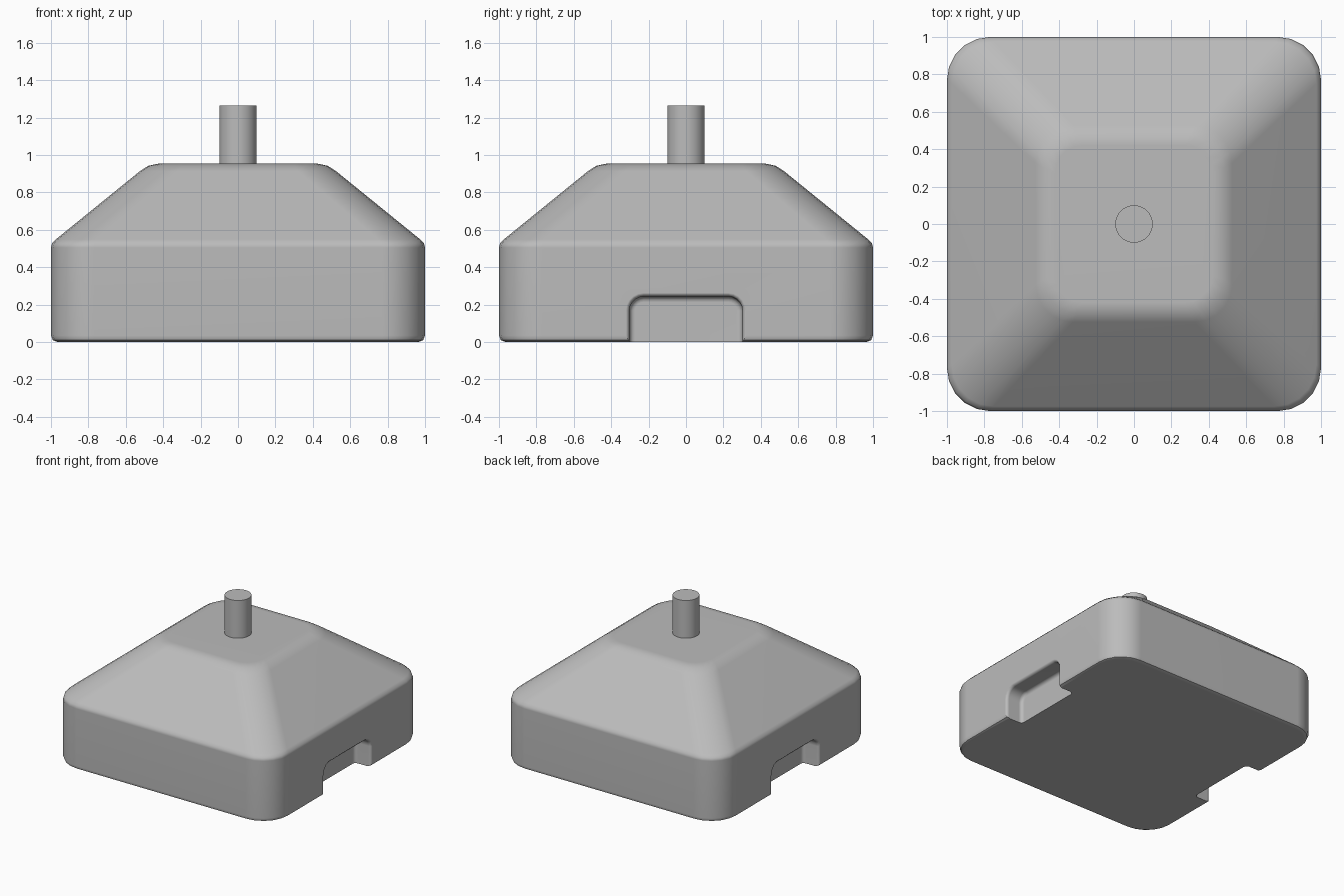
import bpy, bmesh, math

if "Cube" in bpy.data.objects:
    bpy.data.objects.remove(bpy.data.objects["Cube"])

# One grey plastic for everything
grey = bpy.data.materials.new("grey plastic")
grey.use_nodes = True
colour = (0.5, 0.5, 0.5, 1)
grey.diffuse_color = colour
grey.node_tree.nodes["Principled BSDF"].inputs["Base Color"].default_value = colour


def new_object(name, bm):
    bmesh.ops.recalc_face_normals(bm, faces=bm.faces[:])
    mesh = bpy.data.meshes.new(name)
    bm.to_mesh(mesh)
    bm.free()
    mesh.materials.append(grey)
    obj = bpy.data.objects.new(name, mesh)
    bpy.context.collection.objects.link(obj)
    return obj


def rounded_rect(half_w, half_h, radius, steps):
    """Counter-clockwise outline of a rectangle with round corners."""
    points = []
    for corner, (sx, sy) in enumerate(((1, 1), (-1, 1), (-1, -1), (1, -1))):
        for i in range(steps + 1):
            a = math.pi / 2 * (corner + i / steps)
            points.append((sx * (half_w - radius) + radius * math.cos(a),
                           sy * (half_h - radius) + radius * math.sin(a)))
    return points


def loft(name, rings):
    """Skin a stack of equal-sized rings and cap both ends."""
    bm = bmesh.new()
    loops = [[bm.verts.new(p) for p in ring] for ring in rings]
    for low, high in zip(loops, loops[1:]):
        for i in range(len(low)):
            j = (i + 1) % len(low)
            bm.faces.new((low[i], low[j], high[j], high[i]))
    bm.faces.new(loops[0])
    bm.faces.new(loops[-1])
    return new_object(name, bm)


def smooth(obj, degrees):
    bpy.ops.object.select_all(action="DESELECT")
    obj.select_set(True)
    bpy.context.view_layer.objects.active = obj
    bpy.ops.object.shade_smooth_by_angle(angle=math.radians(degrees))


# Weighted base: half width, corner radius, height
profile = [(0.965, 0.2, 0), (0.99, 0.22, 0.01), (1, 0.23, 0.035),
           (1, 0.23, 0.505), (0.994, 0.23, 0.528), (0.975, 0.225, 0.548),
           (0.525, 0.2, 0.913), (0.48, 0.18, 0.942), (0.42, 0.15, 0.955)]
base = loft("weighted_base", [[(x, y, z) for x, y in rounded_rect(w, w, r, 5)]
                              for w, r, z in profile])

# Hand grips cut into both sides: depth position, growth of the outline
grip = [(0.85, -0.03), (0.853, -0.016), (0.862, -0.005), (0.878, 0),
        (0.975, 0), (0.99, 0.006), (1, 0.02), (1.05, 0.02)]
for side, label in ((1, "left"), (-1, "right")):
    rings = [[(side * x, y, z) for y, z in
              rounded_rect(0.302 + g, 0.243 + g, 0.075 + g, 5)] for x, g in grip]
    cutter = loft(label + "_grip_cutter", rings)
    cutter.hide_render = True
    cutter.hide_set(True)
    cut = base.modifiers.new(label + " grip", "BOOLEAN")
    cut.operation = "DIFFERENCE"
    cut.solver = "EXACT"
    cut.object = cutter

# Apply the cuts, then shade with sharp edges kept
depsgraph = bpy.context.evaluated_depsgraph_get()
cut_mesh = bpy.data.meshes.new_from_object(base.evaluated_get(depsgraph))
base.modifiers.clear()
base.data = cut_mesh
for label in ("left", "right"):
    bpy.data.objects.remove(bpy.data.objects[label + "_grip_cutter"])
smooth(base, 40)
weighted = base.modifiers.new("even shading", "WEIGHTED_NORMAL")
weighted.keep_sharp = True

# Pole socket on top
bm = bmesh.new()
bmesh.ops.create_cone(bm, cap_ends=True, segments=32, radius1=0.1, radius2=0.1, depth=0.33)
bmesh.ops.translate(bm, verts=bm.verts[:], vec=(0, 0, 1.1))
pole = new_object("pole_socket", bm)
smooth(pole, 40)
